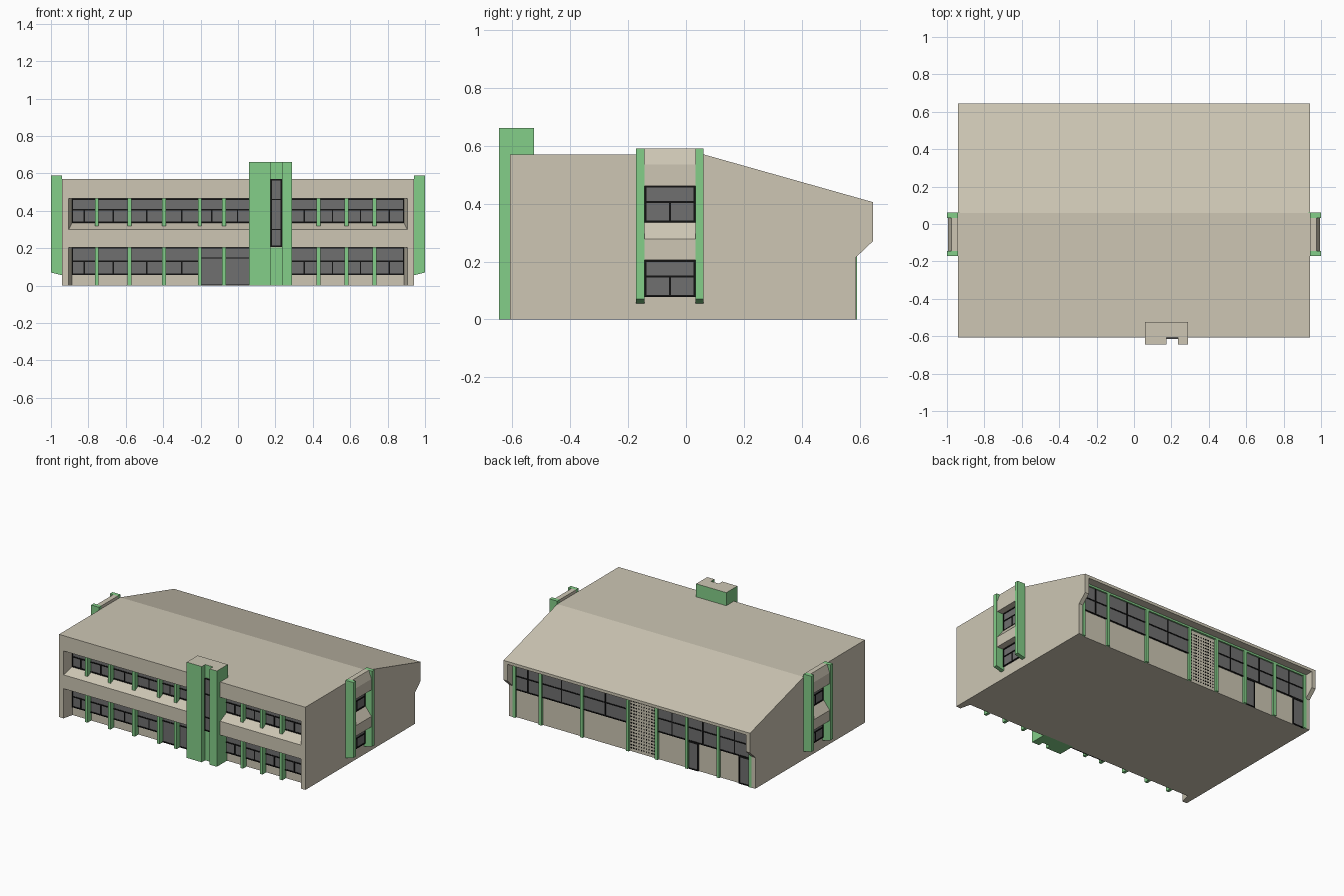
import bpy, bmesh

if "Cube" in bpy.data.objects:
    bpy.data.objects.remove(bpy.data.objects["Cube"])


def material(name, rgb):
    m = bpy.data.materials.new(name)
    m.diffuse_color = (*rgb, 1)
    m.use_nodes = True
    m.node_tree.nodes["Principled BSDF"].inputs["Base Color"].default_value = m.diffuse_color
    return m


WALL = material("beige_wall", (0.61, 0.565, 0.455))
GREEN = material("green_trim", (0.23, 0.62, 0.25))
GLASS = material("dark_glass", (0.16, 0.16, 0.16))
FRAME = material("black_frame", (0.006, 0.006, 0.006))


def finish(name, bm, mat):
    bmesh.ops.recalc_face_normals(bm, faces=bm.faces[:])
    me = bpy.data.meshes.new(name)
    bm.to_mesh(me)
    bm.free()
    me.materials.append(mat)
    ob = bpy.data.objects.new(name, me)
    bpy.context.collection.objects.link(ob)
    return ob


def prism(name, pts, axis, a, b, mat):
    """Extrude a 2D outline along one axis from a to b."""
    put = {"x": lambda p, q, t: (t, p, q),
           "y": lambda p, q, t: (p, t, q),
           "z": lambda p, q, t: (p, q, t)}[axis]
    bm = bmesh.new()
    lo = [bm.verts.new(put(p, q, a)) for p, q in pts]
    hi = [bm.verts.new(put(p, q, b)) for p, q in pts]
    bm.faces.new(lo)
    bm.faces.new(hi[::-1])
    for i in range(len(pts)):
        j = (i + 1) % len(pts)
        bm.faces.new((lo[i], lo[j], hi[j], hi[i]))
    return finish(name, bm, mat)


def boxes(name, items, mat):
    """One object made of many boxes (x0, x1, y0, y1, z0, z1)."""
    bm = bmesh.new()
    for x0, x1, y0, y1, z0, z1 in items:
        vs = bmesh.ops.create_cube(bm, size=1)["verts"]
        for v in vs:
            v.co = (x1 if v.co.x > 0 else x0,
                    y1 if v.co.y > 0 else y0,
                    z1 if v.co.z > 0 else z0)
    return finish(name, bm, mat)


# Wall planes: turn (along, depth, height) into a box
def on_y(y, s):
    return lambda u0, u1, d, z0, z1: (u0, u1, min(y, y + s * d), max(y, y + s * d), z0, z1)


def on_x(x, s):
    return lambda u0, u1, d, z0, z1: (min(x, x + s * d), max(x, x + s * d), u0, u1, z0, z1)


glass, frames = [], []


def window(place, u0, u1, z0, z1, transoms=(), split_to=None, t=0.007):
    """Glass with a raised frame, transoms and an optional centre mullion."""
    glass.append(place(u0, u1, 0.004, z0, z1))
    for a, b in ((u0, u0 + t), (u1 - t, u1)):
        frames.append(place(a, b, 0.008, z0, z1))
    for z in (z0 + t / 2, z1 - t / 2, *transoms):
        frames.append(place(u0, u1, 0.008, z - t / 2, z + t / 2))
    if split_to:
        m = (u0 + u1) / 2
        frames.append(place(m - t / 2, m + t / 2, 0.008, z0, split_to))


# Main block with recessed window bands in front and an eave behind
FY, BY = -0.535, 0.575
prism("main_block", [(FY, 0), (FY, .205), (-.608, .205), (-.608, .30), (FY, .335),
                     (FY, .465), (-.608, .465), (-.608, .57), (.06, .57),
                     (.645, .405), (.645, .385), (BY, .385), (BY, 0)],
      "x", -.915, .915, WALL)

# End walls with the notched rear profile, and splayed jambs
for s, side in ((-1, "left"), (1, "right")):
    prism(side + "_end_wall", [(-.608, 0), (-.608, .57), (.06, .57), (.645, .405),
                               (.645, .27), (.587, .215), (.587, 0)],
          "x", s * .91, s * .94, WALL)
    prism(side + "_front_jamb", [(s * .94, -.608), (s * .905, -.608),
                                 (s * .888, FY), (s * .94, FY)], "z", 0, .465, WALL)

# Front windows, doors and green fins
front = on_y(FY, -1)
left_edges = [-.888, -.755, -.58, -.395, -.205, -.075, .07]
right_edges = [.28, .43, .58, .73, .888]
for edges in (left_edges, right_edges):
    for a, b in zip(edges, edges[1:]):
        window(front, a, b, .335, .465, (.405,), .405)
        if -.21 < a < 0:
            window(front, a, b, 0, .205, (.148,))
        else:
            window(front, a, b, .057, .205, (.13,), .13)
fins = []
for x in left_edges[1:-1] + right_edges[1:-1]:
    fins.append((x - .01, x + .01, -.575, FY, .318, .465))
    fins.append((x - .01, x + .01, -.575, FY, 0, .205))
boxes("front_fins", fins, GREEN)

# Entrance tower with a front slot and a beige top
tower = prism("entrance_tower", [(.06, -.645), (.175, -.645), (.175, -.608), (.235, -.608),
                                 (.235, -.645), (.29, -.645), (.29, -.525), (.06, -.525)],
              "z", 0, .66, GREEN)
tower.data.materials.append(WALL)
for p in tower.data.polygons:
    if p.normal.z > .9:
        p.material_index = 1
window(on_y(-.608, -1), .175, .235, .207, .57, (.30, .46))

# Side bays: fins, spandrels and windows
for s, side in ((-1, "left"), (1, "right")):
    fin = [(s * .93, .055), (s * .94, .055), (s, .07), (s, .59), (s * .94, .59), (s * .94, .57), (s * .93, .57)]
    for y in (-.172, .033):
        prism(side + "_bay_fin", fin, "y", y, y + .028, GREEN)
    prism(side + "_bay_top", [(s * .94, .46), (s * .995, .46), (s * .995, .535),
                              (s * .975, .59), (s * .94, .59)], "y", -.144, .033, WALL)
    prism(side + "_bay_spandrel", [(s * .94, .205), (s * .995, .205), (s * .995, .277),
                                   (s * .95, .335), (s * .94, .335)], "y", -.144, .033, WALL)
    for z in (.078, .335):
        window(on_x(s * .942, s), -.144, .033, z, z + .127, (z + .07,), z + .07)

# Rear windows and doors between green posts
back = on_y(BY, 1)
posts = [-.90, -.655, -.415, -.185, .035, .385, .70, .90]
for a, b in zip(posts, posts[1:]):
    if a != -.185:
        window(back, a, b, .19, .38, (.285,), .38)
for a, b in ((-.50, -.42), (-.90, -.81)):
    window(back, a, b, 0, .19)
boxes("rear_posts", [(x - .011, x + .011, BY - .01, .59, 0, .386) for x in posts], GREEN)
boxes("rear_eave_beam", [(-.91, .91, BY - .01, .589, .372, .386)], GREEN)

# Perforated rear panel
boxes("rear_panel_holes", [back(-.165 + i * .0195, -.157 + i * .0195, .002,
                                .02 + j * .0215, .028 + j * .0215)
                           for i in range(10) for j in range(16)], FRAME)

boxes("window_glass", glass, GLASS)
boxes("window_frames", frames, FRAME)
